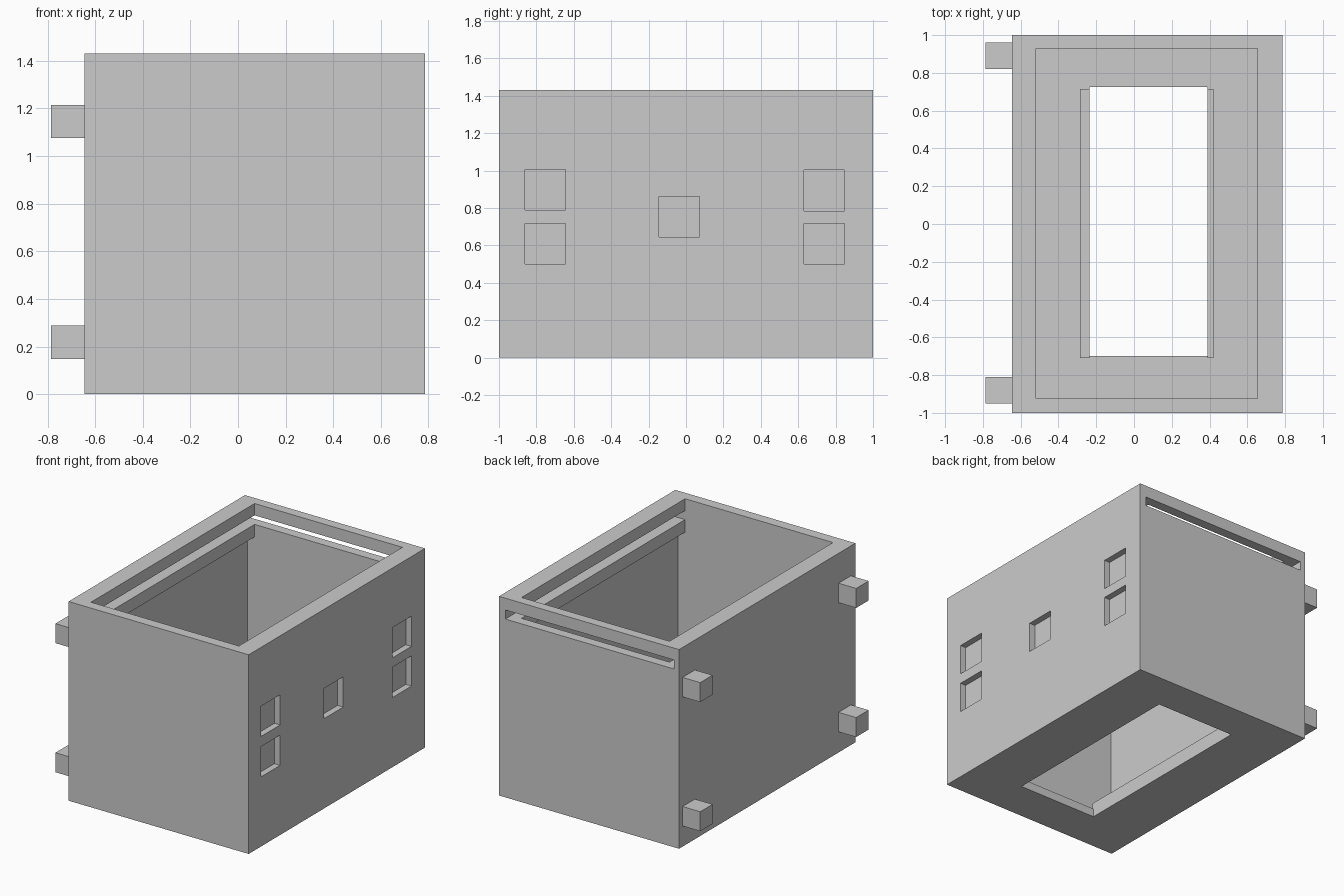
import bpy

if "Cube" in bpy.data.objects:
    bpy.data.objects.remove(bpy.data.objects["Cube"])

grey = bpy.data.materials.new("plain_grey")
grey.diffuse_color = (0.6, 0.6, 0.6, 1)
grey.use_nodes = True
grey.node_tree.nodes["Principled BSDF"].inputs["Base Color"].default_value = grey.diffuse_color


def box(name, x, y, z):
    """Axis-aligned box from (min, max) ranges."""
    bpy.ops.mesh.primitive_cube_add(size=1)
    ob = bpy.context.object
    ob.name = name
    ob.data.materials.append(grey)
    ranges = (x, y, z)
    ob.scale = [b - a for a, b in ranges]
    ob.location = [(a + b) / 2 for a, b in ranges]
    bpy.ops.object.transform_apply(location=True, rotation=True, scale=True)
    return ob


def cut(target, x, y, z):
    """Subtract a box and discard the cutter."""
    cutter = box("cutter", x, y, z)
    cutter.hide_render = True
    mod = target.modifiers.new("cut", 'BOOLEAN')
    mod.operation = 'DIFFERENCE'
    mod.solver = 'EXACT'
    mod.object = cutter
    bpy.context.view_layer.objects.active = target
    bpy.ops.object.modifier_apply(modifier=mod.name)
    bpy.data.objects.remove(cutter, do_unlink=True)


# Case with a hollow, rim opening, lid groove open at the back, and floor opening
case = box("case", (-0.645, 0.785), (-1, 1), (0, 1.43))
cut(case, (-0.575, 0.71), (-0.925, 0.93), (0.06, 1.19))
cut(case, (-0.52, 0.655), (-0.925, 0.93), (1.1, 1.6))
cut(case, (-0.605, 0.735), (-0.925, 1.1), (1.28, 1.345))
cut(case, (-0.235, 0.39), (-0.70, 0.725), (-0.1, 0.2))

# Shallow square pockets on the right wall
for y, z in ((-0.86, 0.79), (-0.86, 0.5), (-0.145, 0.645), (0.63, 0.785), (0.63, 0.5)):
    cut(case, (0.74, 0.9), (y, y + 0.217), (z, z + 0.217))

# Low strips along the floor opening
box("floor_strip_left", (-0.285, -0.235), (-0.71, 0.715), (0.05, 0.105))
box("floor_strip_right", (0.39, 0.42), (-0.71, 0.715), (0.05, 0.105))

# Square pegs on the left wall
for side, y in (("front", -0.95), ("back", 0.82)):
    for level, z in (("lower", 0.148), ("upper", 1.075)):
        box(f"peg_{side}_{level}", (-0.785, -0.64), (y, y + 0.14), (z, z + 0.14))
